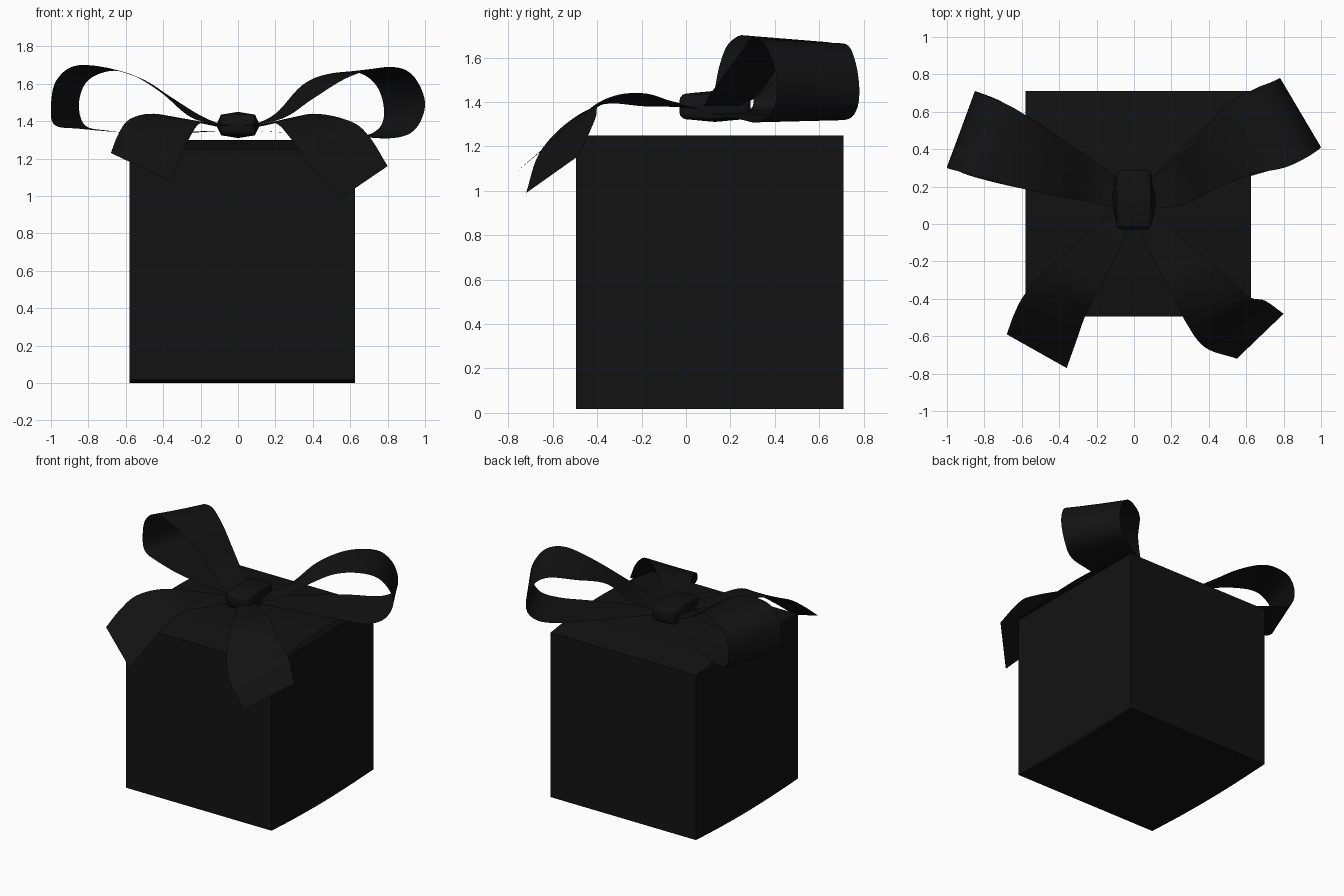
import bpy, bmesh
from mathutils import Vector

if "Cube" in bpy.data.objects:
    bpy.data.objects.remove(bpy.data.objects["Cube"])

black = bpy.data.materials.new("black_satin")
black.diffuse_color = (0.006, 0.006, 0.006, 1)
black.use_nodes = True
black.node_tree.nodes["Principled BSDF"].inputs["Base Color"].default_value = black.diffuse_color


def make_object(name, bm, smooth=None):
    mesh = bpy.data.meshes.new(name)
    bm.to_mesh(mesh)
    bm.free()
    mesh.materials.append(black)
    ob = bpy.data.objects.new(name, mesh)
    bpy.context.collection.objects.link(ob)
    if smooth:
        bpy.ops.object.select_all(action='DESELECT')
        ob.select_set(True)
        bpy.context.view_layer.objects.active = ob
        bpy.ops.object.shade_smooth_by_angle(angle=smooth)
    return ob


def spline(points, steps=6):
    # Catmull-Rom curve through the points
    p = [Vector(q) for q in points]
    p = [2 * p[0] - p[1]] + p + [2 * p[-1] - p[-2]]
    out = []
    for a, b, c, d in zip(p, p[1:], p[2:], p[3:]):
        for i in range(steps):
            t = i / steps
            out.append(0.5 * (2 * b + (c - a) * t + (2 * a - 5 * b + 4 * c - d) * t * t
                              + (3 * b - a - 3 * c + d) * t ** 3))
    return out + [p[-2]]


def ribbon(name, edge_a, edge_b, cross=6):
    # Smooth sheet lofted between two edge curves
    bm = bmesh.new()
    rows = [[bm.verts.new(a.lerp(b, j / cross)) for j in range(cross + 1)]
            for a, b in zip(spline(edge_a), spline(edge_b))]
    for r, s in zip(rows, rows[1:]):
        for j in range(cross):
            bm.faces.new((r[j], r[j + 1], s[j + 1], s[j]))
    return make_object(name, bm, 1.0)


# Box walls
X0, X1, Y0, Y1 = -0.58, 0.625, -0.495, 0.71
bm = bmesh.new()
corners = [(X0, Y0), (X1, Y0), (X1, Y1), (X0, Y1)]
low = [bm.verts.new((x, y, 0.018)) for x, y in corners]
high = [bm.verts.new((x, y, 1.25)) for x, y in corners]
for i in range(4):
    k = (i + 1) % 4
    bm.faces.new((low[i], low[k], high[k], high[i]))
make_object("box_walls", bm)

# Gently arched top and bottom panels
YM = (Y0 + Y1) / 2
for name, edge, quarter, mid in (("box_top", 1.25, 1.286, 1.3), ("box_bottom", 0.018, 0.005, 0.0)):
    arc = [(Y0, edge), ((Y0 + YM) / 2, quarter), (YM, mid), ((Y1 + YM) / 2, quarter), (Y1, edge)]
    ribbon(name, [(X0, y, z) for y, z in arc], [(X1, y, z) for y, z in arc], 1)

# Bow loops: front edge, back edge
ribbon("right_loop",
       [(.06, .08, 1.37), (.25, .10, 1.42), (.40, .17, 1.52), (.60, .26, 1.64), (.80, .30, 1.69),
        (.93, .36, 1.65), (1.0, .41, 1.50), (.95, .39, 1.36), (.83, .32, 1.31), (.60, .25, 1.32),
        (.06, .10, 1.35)],
       [(.06, .22, 1.37), (.20, .33, 1.44), (.34, .45, 1.59), (.47, .62, 1.65), (.64, .72, 1.66),
        (.74, .76, 1.59), (.78, .78, 1.47), (.76, .77, 1.37), (.66, .72, 1.32), (.45, .58, 1.33),
        (.06, .22, 1.35)])
ribbon("left_loop",
       [(-.06, .08, 1.37), (-.25, .12, 1.42), (-.42, .15, 1.56), (-.60, .19, 1.66), (-.85, .26, 1.70),
        (-.97, .29, 1.62), (-1.0, .30, 1.48), (-.98, .30, 1.38), (-.85, .25, 1.36), (-.55, .18, 1.34),
        (-.06, .10, 1.35)],
       [(-.06, .22, 1.37), (-.20, .33, 1.43), (-.36, .44, 1.53), (-.50, .53, 1.62), (-.66, .63, 1.67),
        (-.80, .69, 1.62), (-.85, .71, 1.50), (-.82, .70, 1.38), (-.70, .65, 1.35), (-.45, .50, 1.33),
        (-.06, .22, 1.35)])

# Hanging tails: outer edge, inner edge
ribbon("left_tail",
       [(-.06, .10, 1.36), (-.25, -.05, 1.40), (-.45, -.23, 1.44), (-.58, -.37, 1.41),
        (-.64, -.48, 1.33), (-.68, -.59, 1.23)],
       [(-.02, .0, 1.38), (-.10, -.18, 1.38), (-.20, -.37, 1.39), (-.26, -.49, 1.31),
        (-.31, -.63, 1.20), (-.36, -.77, 1.08)])
ribbon("right_tail",
       [(.06, .10, 1.36), (.20, -.03, 1.39), (.40, -.20, 1.44), (.60, -.38, 1.40),
        (.70, -.41, 1.32), (.80, -.48, 1.16)],
       [(.02, .0, 1.38), (.10, -.18, 1.38), (.20, -.37, 1.39), (.28, -.53, 1.31),
        (.38, -.66, 1.17), (.55, -.72, .99)])

# Knot: rounded block, narrower at its front and back ends
bm = bmesh.new()
bmesh.ops.create_cube(bm, size=1)
bmesh.ops.subdivide_edges(bm, edges=bm.edges[:], cuts=1, use_grid_fill=True)
for v in bm.verts:
    end = abs(v.co.y) > 0.1
    v.co = Vector((v.co.x * (0.18 if end else 0.235), 0.13 + v.co.y * 0.32,
                   1.38 + v.co.z * (0.11 if end else 0.14)))
sharp = [e for e in bm.edges if e.calc_face_angle(0) > 0.8]
bmesh.ops.bevel(bm, geom=sharp, offset=0.03, segments=3, profile=0.5, affect='EDGES')
make_object("knot", bm, 0.9)
